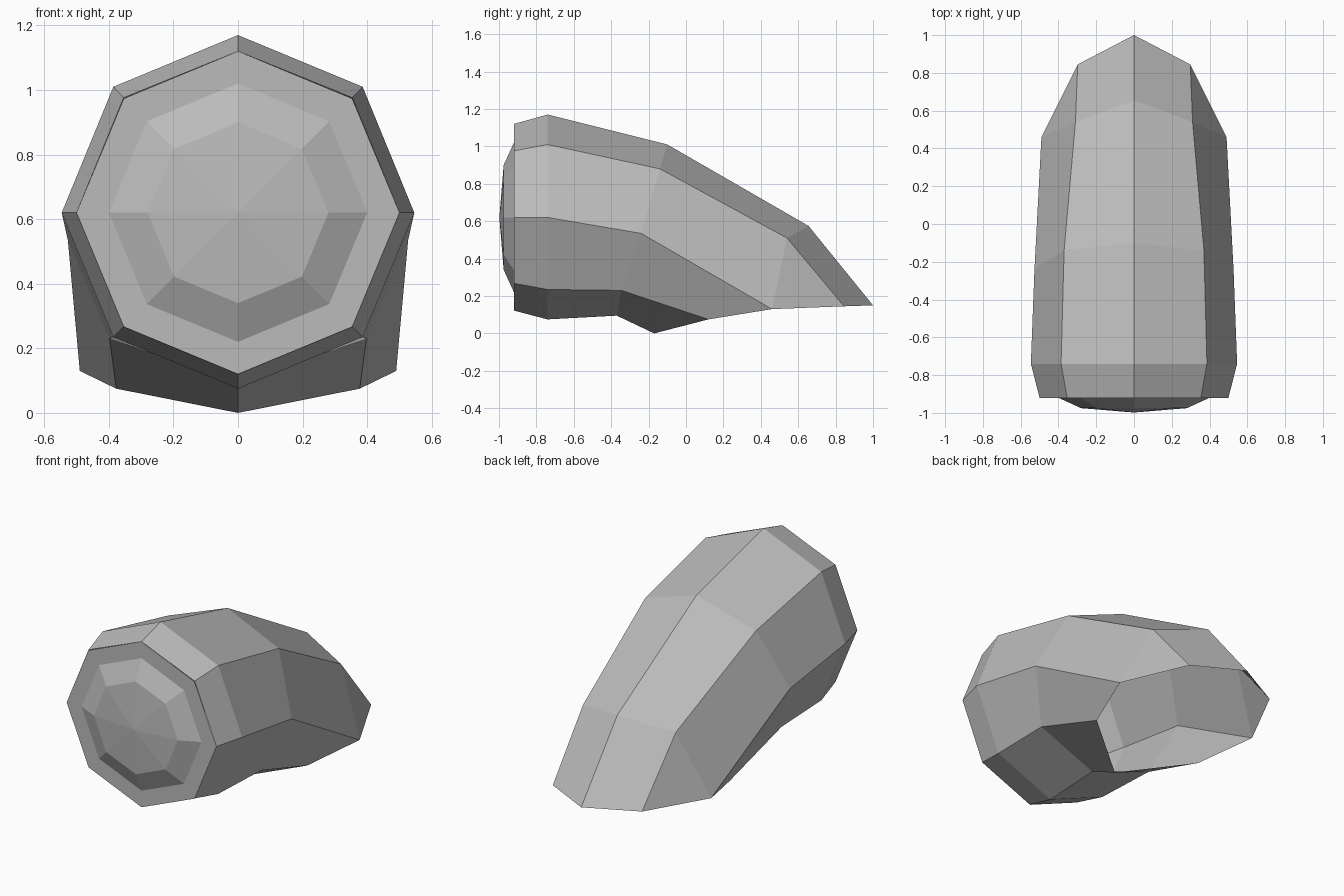
import bpy, bmesh, math
from mathutils import Vector

if "Cube" in bpy.data.objects:
    bpy.data.objects.remove(bpy.data.objects["Cube"])

grey = bpy.data.materials.new("plain grey")
grey.use_nodes = True
colour = (0.5, 0.5, 0.5, 1)
grey.diffuse_color = colour
grey.node_tree.nodes["Principled BSDF"].inputs["Base Color"].default_value = colour


def finish(bm, name):
    mesh = bpy.data.meshes.new(name)
    bm.to_mesh(mesh)
    bm.free()
    mesh.materials.append(grey)
    obj = bpy.data.objects.new(name, mesh)
    bpy.context.collection.objects.link(obj)
    return obj


# Curved hood: lengthwise ridges of one half, front to back, top to bottom
ridges = [
    [(0, -.92, 1.12), (0, -.74, 1.17), (0, -.10, 1.01), (0, .655, .575), (0, 1, .15)],
    [(.354, -.92, .976), (.386, -.74, 1.01), (.37, -.14, .88), (.31, .54, .51), (.298, .845, .145)],
    [(.5, -.92, .62), (.546, -.74, .62), (.527, -.24, .535), (.49, .46, .13)],
    [(.354, -.92, .268), (.386, -.74, .235), (.398, -.345, .23), (.377, .12, .075)],
    [(0, -.92, .122), (0, -.74, .075), (0, -.37, .095), (0, -.17, 0)],
]
bm = bmesh.new()
rows = [[bm.verts.new(p) for p in ridge] for ridge in ridges]
for a, b in zip(rows, rows[1:]):
    for i in range(len(a) - 1):
        ring = [a[i], a[i + 1]] + list(reversed(b[i:i + 2]))
        bm.faces.new(ring)
hood = finish(bm, "hood")
mirror = hood.modifiers.new("mirror", 'MIRROR')
mirror.use_axis[0] = True
mirror.use_clip = True

# Eight-sided front plate with a shallow raised dome
centre = Vector((0, 0, .62))
profile = [(.5, -.92), (.4, -.92), (.28, -.975), (0, -.998)]
bm = bmesh.new()
points = [bm.verts.new(centre + Vector((r, y, 0))) for r, y in profile]
edges = [bm.edges.new(pair) for pair in zip(points, points[1:])]
bmesh.ops.spin(bm, geom=points + edges, cent=centre, axis=(0, 1, 0),
               angle=math.tau, steps=8, use_duplicate=False)
bmesh.ops.remove_doubles(bm, verts=bm.verts, dist=.001)
bmesh.ops.recalc_face_normals(bm, faces=bm.faces)
if sum(f.normal.y for f in bm.faces) > 0:
    bmesh.ops.reverse_faces(bm, faces=bm.faces)
finish(bm, "front_plate")
